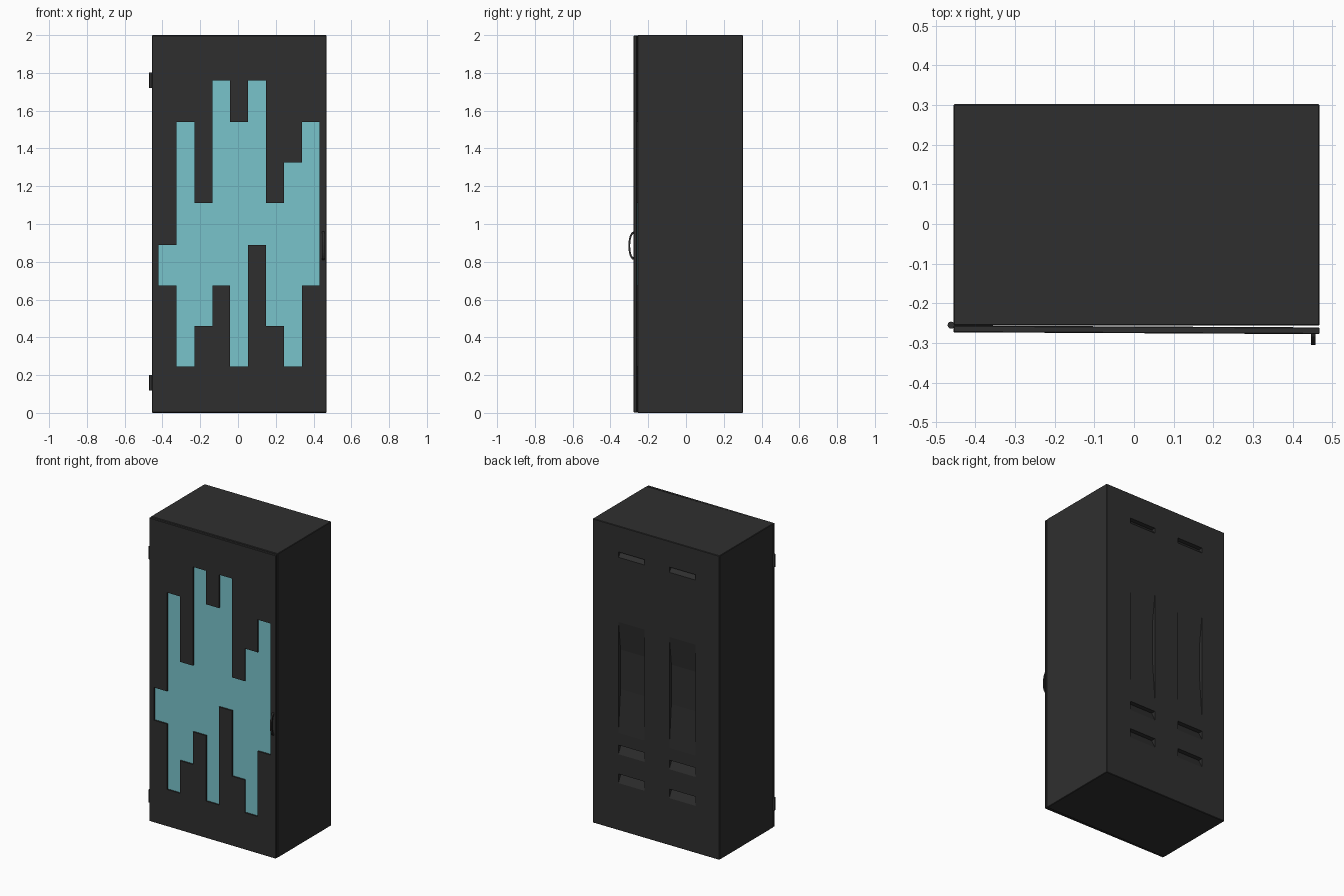
import bpy, bmesh, math
from mathutils import Matrix, Vector

if "Cube" in bpy.data.objects:
    bpy.data.objects.remove(bpy.data.objects["Cube"])


def material(name, rgb):
    m = bpy.data.materials.new(name)
    m.diffuse_color = (*rgb, 1)
    m.use_nodes = True
    m.node_tree.nodes["Principled BSDF"].inputs["Base Color"].default_value = m.diffuse_color
    return m


DARK = material("dark_metal", (0.028, 0.028, 0.028))
GLASS = material("teal_glass", (0.19, 0.55, 0.60))


def prism(name, pts, offset, mat):
    """Extrude a closed 3D polygon by an offset vector."""
    bm = bmesh.new()
    face = bm.faces.new([bm.verts.new(p) for p in pts])
    ext = bmesh.ops.extrude_face_region(bm, geom=[face])["geom"]
    bmesh.ops.translate(bm, vec=Vector(offset),
                        verts=[v for v in ext if isinstance(v, bmesh.types.BMVert)])
    bmesh.ops.recalc_face_normals(bm, faces=bm.faces)
    me = bpy.data.meshes.new(name)
    bm.to_mesh(me)
    bm.free()
    ob = bpy.data.objects.new(name, me)
    bpy.context.collection.objects.link(ob)
    me.materials.append(mat)
    return ob


def box(name, x, y, z, mat=DARK):
    pts = [(x[0], y[0], z[0]), (x[1], y[0], z[0]), (x[1], y[0], z[1]), (x[0], y[0], z[1])]
    return prism(name, pts, (0, y[1] - y[0], 0), mat)


def bevel(ob, width):
    b = ob.modifiers.new("edge", 'BEVEL')
    b.width, b.segments, b.limit_method = width, 1, 'ANGLE'


def cut(ob, cutter):
    m = ob.modifiers.new("cut", 'BOOLEAN')
    m.object, m.solver = cutter, 'EXACT'
    cutter.hide_render = True
    cutter.hide_viewport = True
    cutter.display_type = 'WIRE'


X0, X1, BACK, SEAM = -0.455, 0.468, 0.302, -0.256

# Cabinet body
body = box("cabinet_body", (X0, X1), (SEAM, BACK), (0, 2))
bevel(body, 0.003)

# Back panel: sloped louvres and long shallow grooves, two columns
OUT = BACK + 0.01
for i, x in enumerate((-0.28, 0.09)):
    for j, (lo, hi) in enumerate(((1.795, 1.83), (0.50, 0.56), (0.31, 0.37))):
        prof = [(x, BACK, lo), (x, BACK - 0.03, hi), (x, OUT, hi), (x, OUT, lo)]
        cut(body, prism(f"louvre_cutter_{i}_{j}", prof, (0.19, 0, 0), DARK))
    prof = [(x, OUT, 0.64), (x, BACK, 0.64), (x, BACK - 0.022, 0.92),
            (x, BACK - 0.022, 1.18), (x, BACK, 1.37), (x, OUT, 1.37)]
    cut(body, prism(f"groove_cutter_{i}", prof, (0.19, 0, 0), DARK))

# Door, slightly ajar about its left hinge
door = box("door", (X0, X1), (-0.273, SEAM), (0.003, 1.997))
bevel(door, 0.002)

# Stepped window outline: (bottom, top) of each column
xs = [-0.42 + 0.0947 * i for i in range(10)]
cols = [(0.675, 0.89), (0.245, 1.54), (0.46, 1.11), (0.675, 1.76), (0.245, 1.54),
        (0.89, 1.76), (0.46, 1.11), (0.245, 1.325), (0.675, 1.54)]


def window(name, y, depth, mat):
    pts = []
    for i, (_, top) in enumerate(cols):
        pts += [(xs[i], y, top), (xs[i + 1], y, top)]
    for i in reversed(range(9)):
        pts += [(xs[i + 1], y, cols[i][0]), (xs[i], y, cols[i][0])]
    return prism(name, pts, (0, depth, 0), mat)


hole = window("window_cutter", -0.30, 0.08, DARK)
cut(door, hole)
glass = window("window_glass", -0.263, 0.006, GLASS)

# Handle: bowed bar with its ends meeting the door
arc = [math.radians(a) for a in range(-90, 91, 15)]
prof = [(0.446, -0.272 - 0.029 * math.cos(a), 0.885 + 0.075 * math.sin(a)) for a in arc]
prof += [(0.446, -0.272 - 0.019 * math.cos(a), 0.885 + 0.062 * math.sin(a)) for a in reversed(arc)]
handle = prism("handle", prof, (0.012, 0, 0), DARK)

swing = (Matrix.Translation((X0, SEAM, 0)) @ Matrix.Rotation(-0.005, 4, 'Z')
         @ Matrix.Translation((-X0, -SEAM, 0)))
for ob in (door, hole, glass, handle):
    ob.matrix_world = swing

# Hinge barrels on the left edge
for name, z in (("lower_hinge", 0.16), ("upper_hinge", 1.76)):
    bpy.ops.mesh.primitive_cylinder_add(vertices=12, radius=0.009, depth=0.082,
                                        location=(-0.461, -0.255, z))
    hinge = bpy.context.object
    hinge.name = name
    hinge.data.materials.append(DARK)
    bpy.ops.object.shade_smooth_by_angle()
